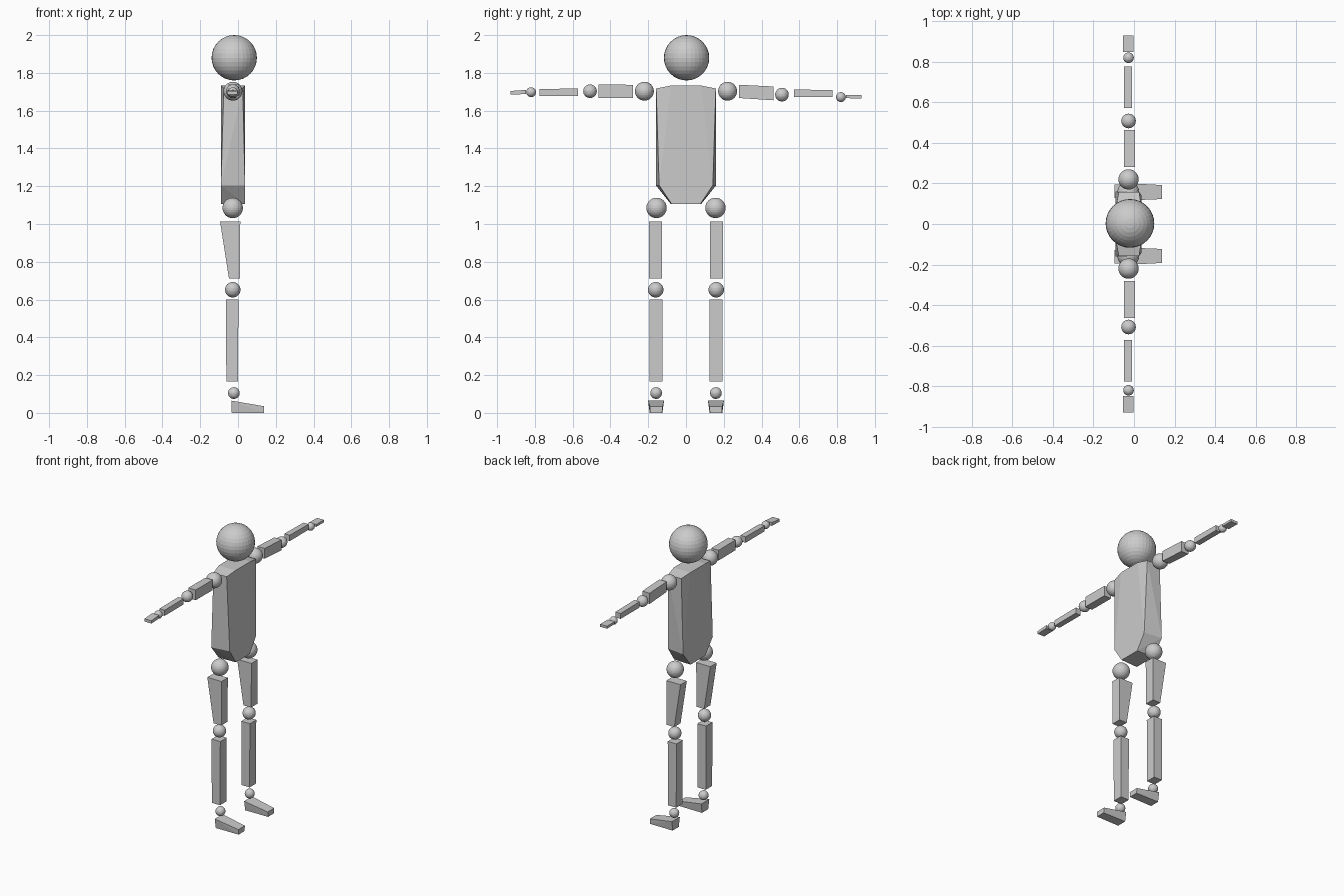
import bpy, bmesh, math

if "Cube" in bpy.data.objects:
    bpy.data.objects.remove(bpy.data.objects["Cube"])

grey = bpy.data.materials.new("light grey")
grey.diffuse_color = (0.6, 0.6, 0.6, 1)
grey.use_nodes = True
grey.node_tree.nodes["Principled BSDF"].inputs["Base Color"].default_value = grey.diffuse_color


def finish(bm, name):
    bmesh.ops.recalc_face_normals(bm, faces=bm.faces)
    mesh = bpy.data.meshes.new(name)
    bm.to_mesh(mesh)
    bm.free()
    mesh.materials.append(grey)
    obj = bpy.data.objects.new(name, mesh)
    bpy.context.collection.objects.link(obj)
    return obj


def ball(name, x, y, z, r):
    bm = bmesh.new()
    bmesh.ops.create_uvsphere(bm, u_segments=32, v_segments=16, radius=r)
    bmesh.ops.translate(bm, verts=bm.verts, vec=(x, y, z))
    finish(bm, name)


def hull(name, points):
    bm = bmesh.new()
    for p in points:
        bm.verts.new(p)
    bmesh.ops.convex_hull(bm, input=bm.verts)
    bmesh.ops.dissolve_limit(bm, angle_limit=math.radians(0.5),
                             verts=bm.verts, edges=bm.edges)
    finish(bm, name)


def limb_down(name, y0, y1, top, bottom):
    # each end is (z, x back, x front)
    hull(name, [(x, y, e[0]) for e in (top, bottom) for x in e[1:] for y in (y0, y1)])


def limb_out(name, x0, x1, inner, outer):
    # each end is (y, z low, z high)
    hull(name, [(x, e[0], z) for e in (inner, outer) for z in e[1:] for x in (x0, x1)])


# head
ball("head", -0.02, 0.003, 1.88, 0.12)

# torso: bowed centre panel, sloped shoulders, tapered base
body = []
for s in (-1, 1):
    body += [(-0.09, s * 0.08, 1.733), (0.037, s * 0.08, 1.733),
             (-0.075, s * 0.158, 1.717), (0.025, s * 0.158, 1.717),
             (-0.09, s * 0.16, 1.205), (0.037, s * 0.142, 1.205),
             (-0.09, s * 0.08, 1.105), (0.037, s * 0.075, 1.105)]
hull("torso", body)

for s, side in ((-1, "right"), (1, "left")):
    # arms: the left one droops slightly
    droop = 0.0 if s < 0 else 1.0
    ball(side + "_shoulder", -0.027, s * 0.22, 1.703, 0.05)
    ball(side + "_elbow", -0.027, s * 0.508, 1.703 - 0.018 * droop, 0.036)
    ball(side + "_wrist", -0.027, s * 0.82, 1.698 - 0.026 * droop, 0.026)
    limb_out(side + "_upper_arm", -0.05, 0.005,
             (s * 0.28, 1.667, 1.737), (s * 0.463, 1.668 - 0.013 * droop, 1.738 - 0.01 * droop))
    limb_out(side + "_forearm", -0.05, -0.01,
             (s * 0.572, 1.677 - 0.005 * droop, 1.717 - 0.005 * droop),
             (s * 0.776, 1.677 - 0.005 * droop, 1.715 - 0.006 * droop))
    limb_out(side + "_hand", -0.055, -0.003,
             (s * 0.847, 1.688 - 0.022 * droop, 1.71 - 0.028 * droop),
             (s * 0.93, 1.685 - 0.02 * droop, 1.704 - 0.022 * droop))

    # legs
    ball(side + "_hip", -0.028, s * 0.156, 1.085, 0.054)
    ball(side + "_knee", -0.028, s * 0.16, 0.652, 0.041)
    ball(side + "_ankle", -0.022, s * 0.158, 0.105, 0.031)
    limb_down(side + "_thigh", s * 0.127, s * 0.195,
              (1.013, -0.095, 0.012), (0.712, -0.048, 0.01))
    limb_down(side + "_shin", s * 0.125, s * 0.194,
              (0.6, -0.063, 0.002), (0.165, -0.062, 0.0))

    # foot: wide heel top, narrow sole and toe
    foot = []
    for x, z, a, b in ((-0.035, 0.065, 0.116, 0.201), (-0.033, 0, 0.125, 0.192),
                       (0.138, 0.035, 0.123, 0.192), (0.138, 0, 0.127, 0.19)):
        foot += [(x, s * a, z), (x, s * b, z)]
    hull(side + "_foot", foot)
